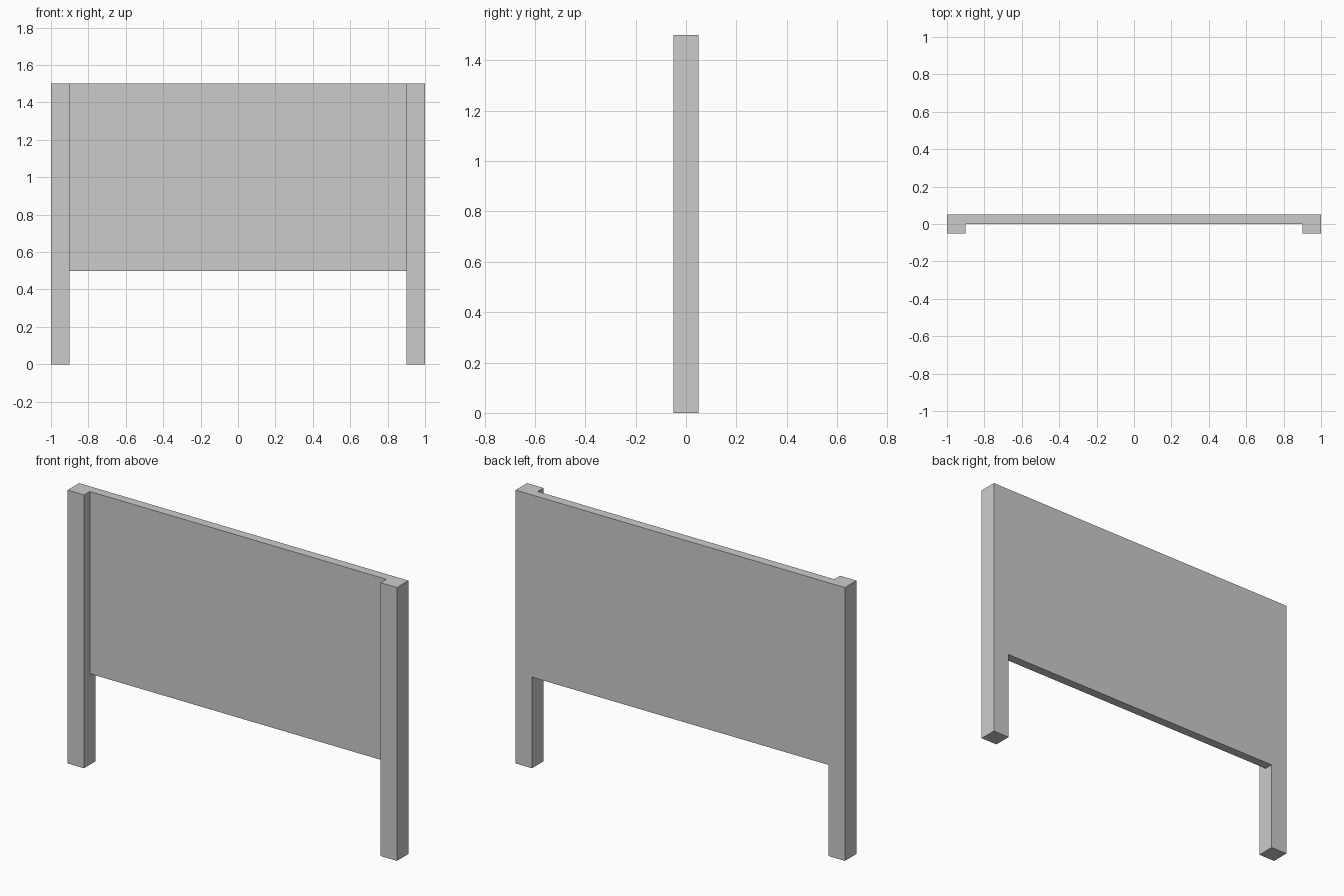
import bpy

if "Cube" in bpy.data.objects:
    bpy.data.objects.remove(bpy.data.objects["Cube"])


def add_box(name, x, y, z):
    """Box spanning the given (min, max) ranges."""
    spans = (x, y, z)
    bpy.ops.mesh.primitive_cube_add(size=1, location=[(a + b) / 2 for a, b in spans])
    box = bpy.context.object
    box.name = name
    box.scale = [b - a for a, b in spans]
    bpy.ops.object.transform_apply(location=False, rotation=False, scale=True)
    return box


HALF_WIDTH, POST, HEIGHT = 1.0, 0.1, 1.5
INNER = HALF_WIDTH - POST

# Square posts at both ends
for name, x in (("left_post", (-HALF_WIDTH, -INNER)), ("right_post", (INNER, HALF_WIDTH))):
    add_box(name, x, (-POST / 2, POST / 2), (0, HEIGHT))

# Board between the posts, flush with their backs and tops
add_box("panel", (-INNER, INNER), (0, POST / 2), (0.5, HEIGHT))
